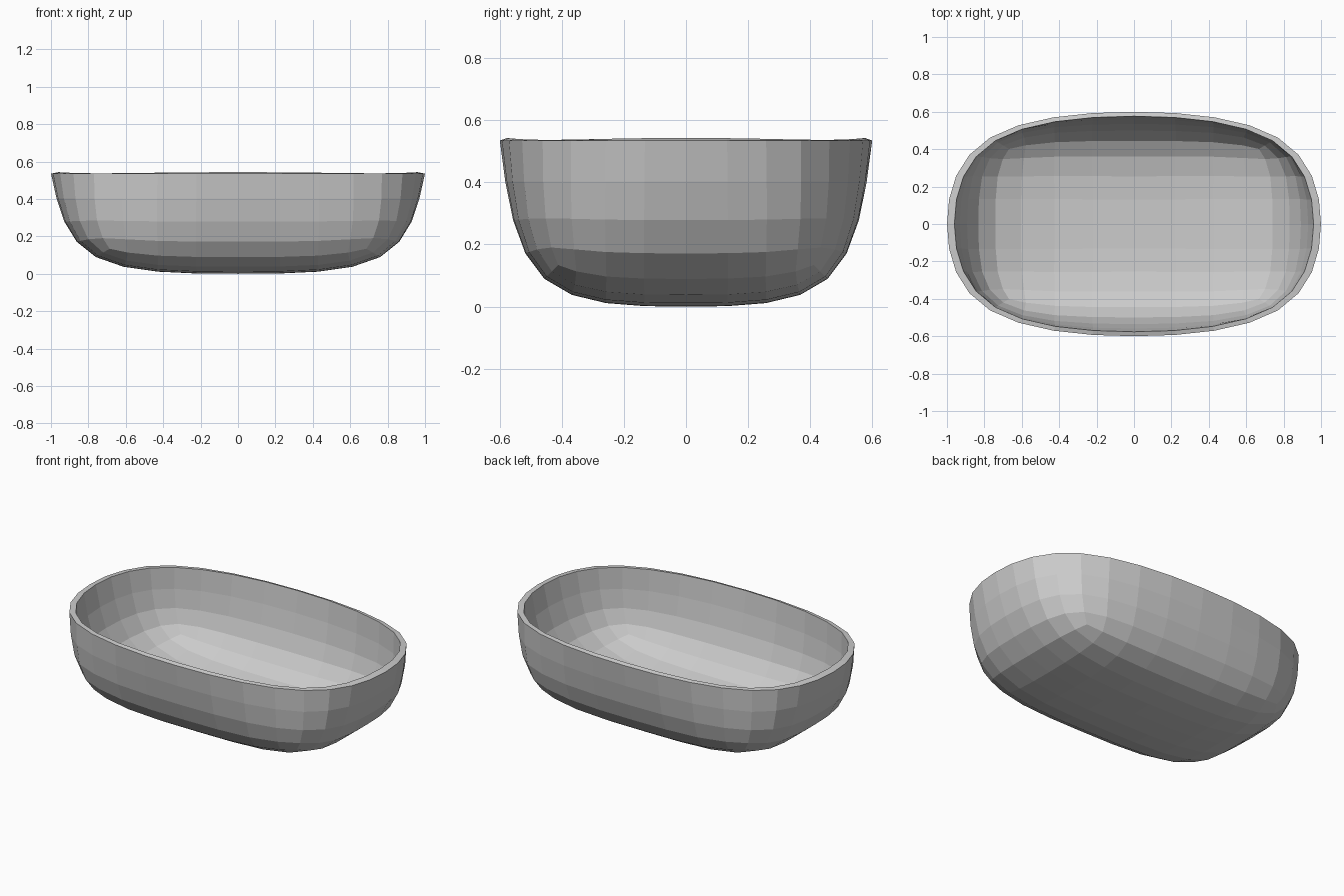
import bpy, bmesh
from math import sin, cos, pi, sqrt

if "Cube" in bpy.data.objects:
    bpy.data.objects.remove(bpy.data.objects["Cube"])

HEIGHT = 0.535


def ring(bm, mid, corner, z):
    """Eight cage points: side middles at radius mid, corners at (corner, corner)."""
    verts = []
    for k in range(8):
        r = corner * sqrt(2) if k % 2 else mid
        verts.append(bm.verts.new((r * cos(k * pi / 4), r * sin(k * pi / 4), z)))
    return verts


# Coarse control cage: rim ring, base ring, base centre
bm = bmesh.new()
rim = ring(bm, 1.054, 0.891, HEIGHT)
base = ring(bm, 0.87, 0.93, 0.0)
centre = bm.verts.new((0, 0, 0.0))
for k in range(8):
    n = (k + 1) % 8
    bm.faces.new((base[k], base[n], rim[n], rim[k]))
for k in range(0, 8, 2):
    bm.faces.new((centre, base[(k + 2) % 8], base[k + 1], base[k]))
bmesh.ops.recalc_face_normals(bm, faces=bm.faces)
# Outer side faces outward (first wall face lies on the +x side)
bm.faces.ensure_lookup_table()
if bm.faces[0].normal.x < 0:
    bmesh.ops.reverse_faces(bm, faces=bm.faces)

mesh = bpy.data.meshes.new("basin")
bm.to_mesh(mesh)
bm.free()
basin = bpy.data.objects.new("basin", mesh)
bpy.context.collection.objects.link(basin)
basin.scale = (1, 0.6, 1)

# Rounded faceted shell, thickened inward
sub = basin.modifiers.new("round", 'SUBSURF')
sub.levels = sub.render_levels = 2
shell = basin.modifiers.new("wall", 'SOLIDIFY')
shell.thickness = 0.04
shell.offset = -1

# Flat facets
for p in mesh.polygons:
    p.use_smooth = False
